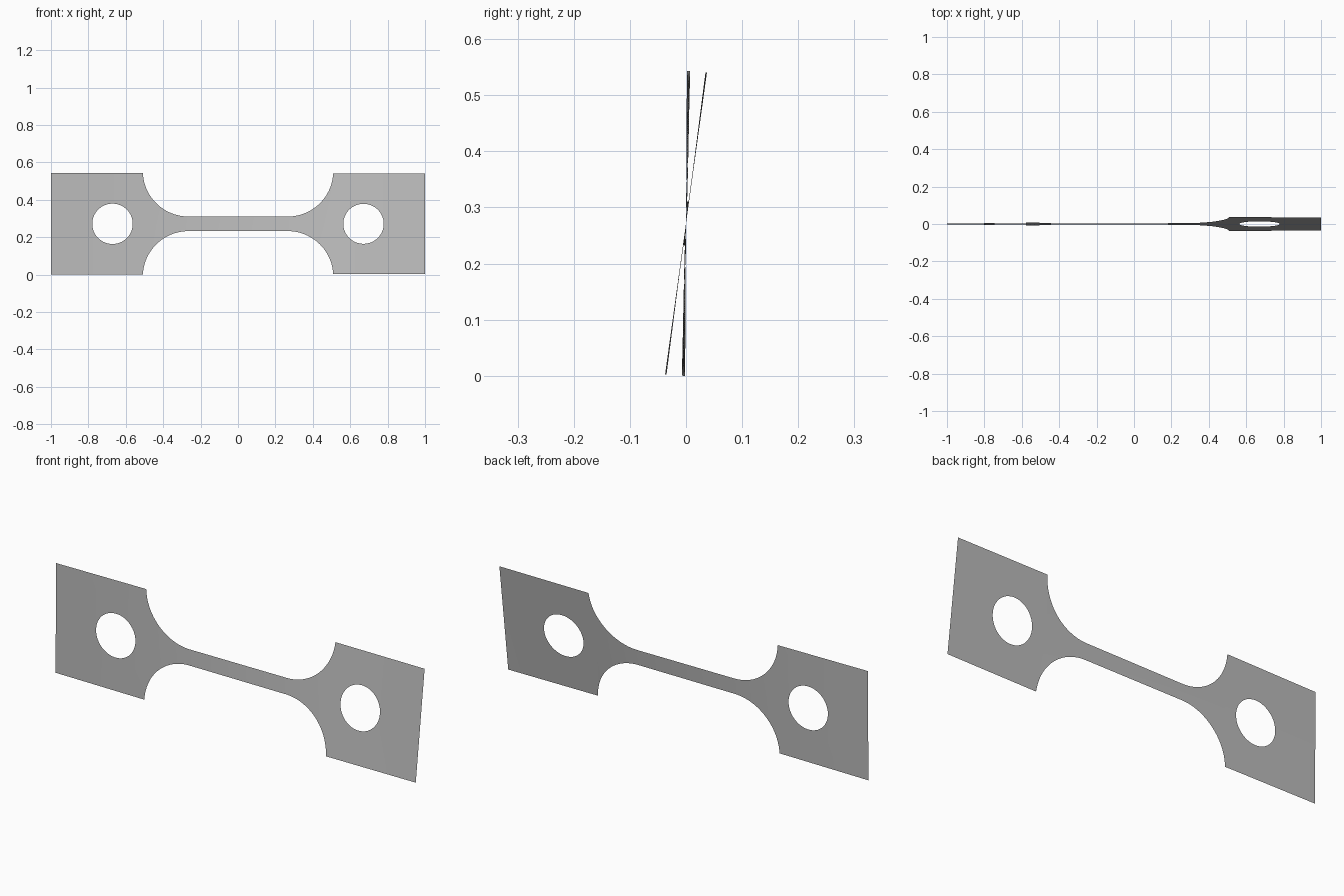
import bpy
import bmesh
import math

cube = bpy.data.objects.get("Cube")
if cube:
    bpy.data.objects.remove(cube, do_unlink=True)

HALF_H = 0.2715      # half height of the end tabs
NECK = 0.039         # half height of the narrow neck
FILLET_X, FILLET_R = 0.265, 0.244
TAB_X = FILLET_X + FILLET_R
HOLE_X, HOLE_R = 0.671, 0.108


def outer(x):
    """Half height of the outline at x."""
    d = abs(x) - FILLET_X
    if d <= 0:
        return NECK
    if d >= FILLET_R:
        return HALF_H
    return min(HALF_H, NECK + FILLET_R - math.sqrt(FILLET_R ** 2 - d ** 2))


def inner(x):
    """Half height of the round hole at x."""
    return math.sqrt(max(0, HOLE_R ** 2 - (abs(x) - HOLE_X) ** 2))


def twist(x):
    """Tilt about the long axis: nearly flat at one tab, tilted at the other."""
    if x < -0.5:
        return 0.006 + 0.022 * (x + 1) / 0.5
    if x < 0.5:
        return 0.028 + 0.110 * (x + 0.5)
    return 0.138 - 0.010 * (x - 0.5) / 0.5


# Column positions: neck, fillet arc, hole circle and tab end
half = [0.09 * i for i in range(3)]
half += [FILLET_X + FILLET_R * math.sin(math.pi / 2 * i / 24) for i in range(25)]
half += [HOLE_X - HOLE_R * math.cos(math.pi * i / 32) for i in range(33)]
half += [0.89, 1.0]
columns = sorted({-x for x in half if x > 0} | set(half))

# Twisted sheet made of an upper and a lower strip
bm = bmesh.new()
for side in (1, -1):
    rows = []
    for x in columns:
        a = twist(x)
        rows.append([bm.verts.new((x, side * h * math.sin(a),
                                   HALF_H + side * h * math.cos(a)))
                     for h in (inner(x), outer(x))])
    for (a, b), (c, d) in zip(rows, rows[1:]):
        bm.faces.new((a, c, d, b) if side > 0 else (a, b, d, c))
bmesh.ops.remove_doubles(bm, verts=bm.verts, dist=0.00005)

mesh = bpy.data.meshes.new("test_strip")
bm.to_mesh(mesh)
bm.free()
strip = bpy.data.objects.new("test_strip", mesh)
bpy.context.collection.objects.link(strip)

# Plain grey metal
grey = bpy.data.materials.new("grey_metal")
grey.use_nodes = True
colour = (0.5, 0.5, 0.5, 1)
grey.diffuse_color = colour
grey.node_tree.nodes["Principled BSDF"].inputs["Base Color"].default_value = colour
mesh.materials.append(grey)

bpy.context.view_layer.objects.active = strip
strip.select_set(True)
bpy.ops.object.shade_smooth_by_angle(angle=math.radians(30))
